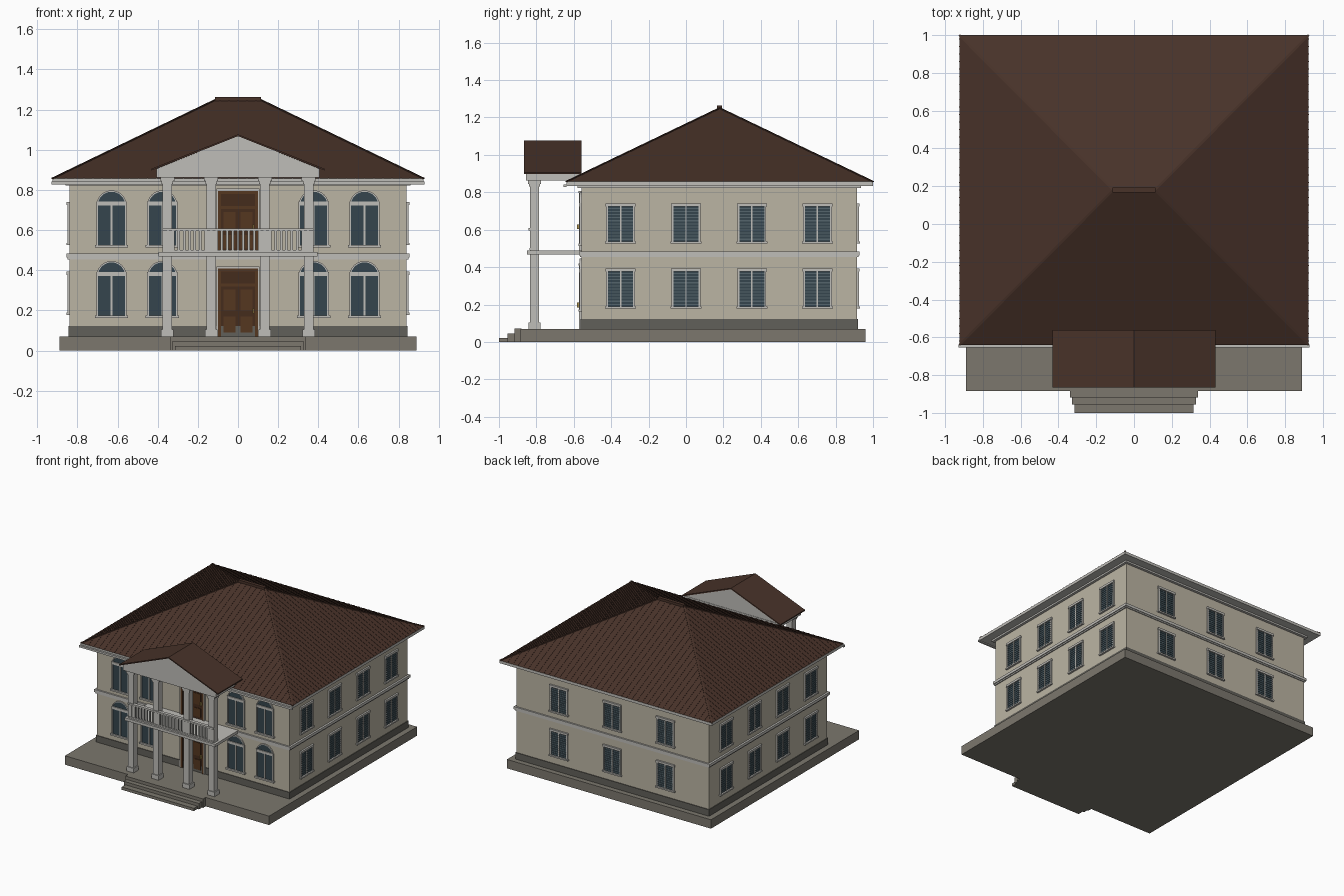
import bpy, bmesh, math
from mathutils import Matrix, Vector

if "Cube" in bpy.data.objects:
    bpy.data.objects.remove(bpy.data.objects["Cube"])

def material(name, r, g, b):
    m = bpy.data.materials.new(name)
    m.diffuse_color = (r, g, b, 1)
    m.use_nodes = True
    m.node_tree.nodes["Principled BSDF"].inputs["Base Color"].default_value = m.diffuse_color
    return m

WALL = material("plaster", 0.50, 0.46, 0.37)
TRIM = material("trim", 0.52, 0.51, 0.48)
STONE = material("stone", 0.20, 0.185, 0.155)
DARK = material("plinth_stone", 0.12, 0.115, 0.10)
ROOF = material("roof_brown", 0.065, 0.032, 0.022)
GLASS = material("glass", 0.035, 0.06, 0.075)
SLAT = material("slats", 0.09, 0.13, 0.15)
WOOD = material("wood", 0.09, 0.038, 0.014)
PANEL = material("door_panel", 0.06, 0.025, 0.012)
BRASS = material("brass", 0.4, 0.28, 0.08)

def finish(name, mat, bm, matrix=Matrix()):
    bmesh.ops.recalc_face_normals(bm, faces=bm.faces)
    me = bpy.data.meshes.new(name)
    bm.to_mesh(me)
    bm.free()
    ob = bpy.data.objects.new(name, me)
    ob.matrix_world = matrix
    me.materials.append(mat)
    bpy.context.collection.objects.link(ob)
    return ob

def boxes(name, mat, items, matrix=Matrix()):
    """One object made of boxes given as (x0, x1, y0, y1, z0, z1)."""
    bm = bmesh.new()
    for x0, x1, y0, y1, z0, z1 in items:
        m = Matrix.Translation(((x0+x1)/2, (y0+y1)/2, (z0+z1)/2)) @ \
            Matrix.Diagonal((x1-x0, y1-y0, z1-z0, 1))
        bmesh.ops.create_cube(bm, size=1, matrix=m)
    return finish(name, mat, bm, matrix)

def prism(name, mat, pts, y0, y1, matrix=Matrix()):
    """x-z outline extruded from y0 to y1."""
    bm = bmesh.new()
    f = bm.faces.new([bm.verts.new((x, y0, z)) for x, z in pts])
    r = bmesh.ops.extrude_face_region(bm, geom=[f])
    bmesh.ops.translate(bm, vec=(0, y1-y0, 0),
                        verts=[v for v in r["geom"] if isinstance(v, bmesh.types.BMVert)])
    return finish(name, mat, bm, matrix)

def beams(name, mat, segs, w, h):
    """Thin battens between pairs of points."""
    bm = bmesh.new()
    for a, b in segs:
        a, b = Vector(a), Vector(b)
        d = b - a
        side = d.cross(Vector((0, 0, 1))).normalized()
        m = Matrix((d.normalized(), side, side.cross(d).normalized())).transposed().to_4x4()
        m = Matrix.Translation((a+b)/2) @ m @ Matrix.Diagonal((d.length, w, h, 1))
        bmesh.ops.create_cube(bm, size=1, matrix=m)
    return finish(name, mat, bm)

def arc(r, z, n=16):
    return [(r*math.cos(math.pi*i/n), z + r*math.sin(math.pi*i/n)) for i in range(n+1)]

# Terrace and steps
boxes("terrace", STONE, [(-.89, .89, -.885, .96, 0, .07)])
boxes("entrance_steps", STONE, [(-w, w, y, -.88, 0, z) for w, y, z in
                                ((.315, -1, .022), (.328, -.955, .046), (.338, -.918, .0705))])

# Body of the house
FY, BY, HX = -.56, .915, .84
boxes("walls", WALL, [(-HX, HX, FY, BY, .07, .84)])
boxes("plinth", DARK, [(-.845, .845, FY-.005, BY+.005, .07, .122)])
boxes("floor_band", TRIM, [(-.855, .855, FY-.012, BY+.012, .463, .484),
                           (-.848, .848, FY-.007, BY+.007, .453, .463)])

# Eaves and gutter
boxes("eaves", TRIM, [(-.925, .925, -.64, 1, .835, .857), (-.86, .86, FY-.02, BY+.02, .822, .836)])
boxes("front_gutter", TRIM, [(-.928, .928, -.655, -.64, .828, .843)])

# Hipped main roof: scale the eave rectangle up into the ridge
RX, RY, EZ, RZ, EX, E0, E1, = .11, .18, .857, 1.25, .925, -.64, 1.0
bm = bmesh.new()
c = [bm.verts.new(p) for p in ((-EX, E0, EZ), (EX, E0, EZ), (EX, E1, EZ), (-EX, E1, EZ))]
l, r = bm.verts.new((-RX, RY, RZ)), bm.verts.new((RX, RY, RZ))
for f in ((c[0], c[1], r, l), (c[2], c[3], l, r), (c[1], c[2], r), (c[3], c[0], l), c):
    bm.faces.new(f)
finish("main_roof", ROOF, bm)

# Standing seams running up each slope
segs = []
rise = RZ - EZ
for i in range(-20, 21):
    k = i / 20.5
    x, y = k*EX, RY + k*(E1-RY)
    t = min(1, (EX-abs(x))/(EX-RX))
    for e in (E0, E1):
        segs.append(((x, e, EZ), (x, e+(RY-e)*t, EZ+rise*t)))
    t = 1 - abs(k)
    for s in (-1, 1):
        segs.append(((s*EX, y, EZ), (s*(EX-(EX-RX)*t), y, EZ+rise*t)))
beams("roof_seams", ROOF, segs, .004, .004)
beams("hip_caps", ROOF, [((sx*EX, e, EZ), (sx*RX, RY, RZ)) for sx in (-1, 1) for e in (E0, E1)], .012, .006)
boxes("ridge_cap", ROOF, [(-.115, .115, RY-.013, RY+.013, RZ-.012, 1.263)])

# Portico columns
for i, x in enumerate((-.352, -.134, .134, .352)):
    boxes(f"column_{i+1}", TRIM, [(x-w, x+w, -.81-w, -.81+w, a, b) for w, a, b in
          ((.031, .07, .105), (.024, .1, .84), (.029, .83, .848), (.035, .845, .866))])

# Entablature, pediment and gable roof of the portico
boxes("entablature", TRIM, [(-.405, .405, -.855, FY, .863, .908)])
prism("pediment", TRIM, [(-.405, .906), (.405, .906), (0, 1.069)], -.857, FY-.003)
prism("portico_roof", ROOF, [(-.431, .897), (0, 1.068), (.431, .897), (.431, .906),
                             (0, 1.077), (-.431, .906)], -.866, -.56)

# Balcony
boxes("balcony_slab", TRIM, [(-.395, .395, -.85, FY, .468, .49)])
boxes("balcony_rails", TRIM, [(-.375, .375, -.842, -.816, .596, .609),
                              (-.375, .375, -.838, -.82, .492, .502)])
boxes("balusters", TRIM, [(x-.006, x+.006, -.835, -.823, .49, .6)
                          for x in (.0268*i for i in range(-13, 14))])

# Doors on both floors
for name, z0, z1 in (("entrance", .07, .408), ("balcony", .488, .795)):
    y = FY
    boxes(name+"_door_trim", TRIM, [(-.108, -.1, y-.012, y, z0, z1), (.1, .108, y-.012, y, z0, z1),
                                    (-.108, .108, y-.014, y, z1, z1+.012)])
    boxes(name+"_door_frame", WOOD, [(-.1, -.085, y-.012, y, z0, z1), (.085, .1, y-.012, y, z0, z1),
          (-.1, .1, y-.012, y, z1-.014, z1), (-.1, .1, y-.012, y, z1-.09, z1-.075)])
    boxes(name+"_door_leaf", PANEL, [(-.086, .086, y-.005, y, z0, z1)])
    h = z1 - z0 - .1
    boxes(name+"_door_panels", WOOD, [(x-.03, x+.03, y-.009, y, z0+.02+h*a, z0+h*b)
          for x in (-.042, .042) for a, b in ((0, .42), (.46, .98))])
    boxes(name+"_door_handle", BRASS, [(.072, .08, y-.022, y, z0+.115, z0+.14)])

def arched_window(n, x, dz):
    m = Matrix.Translation((x, FY, dz))
    n = f"arched_window_{n}"
    ztop = .723
    prism(n+"_glass", GLASS, arc(.069, ztop) + [(-.069, .525), (.069, .525)], -.004, .0, m)
    prism(n+"_arch", TRIM, arc(.075, ztop) + arc(.068, ztop)[::-1], -.01, 0, m)
    boxes(n+"_frame", TRIM, [(-.075, -.067, -.01, 0, .525, ztop), (.067, .075, -.01, 0, .525, ztop),
          (-.004, .004, -.008, 0, .525, ztop), (-.075, .075, -.011, 0, ztop, ztop+.02),
          (-.083, .083, -.016, 0, .514, .526)], m)

def shuttered_window(n, m):
    n = f"shuttered_window_{n}"
    boxes(n+"_glass", GLASS, [(-.07, .07, -.003, 0, .535, .735)], m)
    boxes(n+"_frame", TRIM, [(-.077, -.067, -.01, 0, .53, .735), (.067, .077, -.01, 0, .53, .735),
          (-.004, .004, -.009, 0, .53, .735), (-.08, .08, -.013, 0, .724, .741),
          (-.083, .083, -.015, 0, .526, .537)], m)
    boxes(n+"_slats", SLAT, [(-.067, .067, -.006, 0, z, z+.006)
                             for z in (.546+.0165*i for i in range(11))], m)

# Windows on all four walls, two floors
k = 0
for dz in (0, -.352):
    for x in (-.63, -.377, .377, .63):
        k += 1
        arched_window(k, x, dz)
k = 0
for dz in (0, -.348):
    spots = [(s*HX, y, s*math.pi/2) for s in (-1, 1) for y in (-.35, 0, .352, .703)]
    spots += [(x, BY, math.pi) for x in (-.465, 0, .465)]
    for x, y, a in spots:
        k += 1
        shuttered_window(k, Matrix.Translation((x, y, dz)) @ Matrix.Rotation(a, 4, "Z"))
